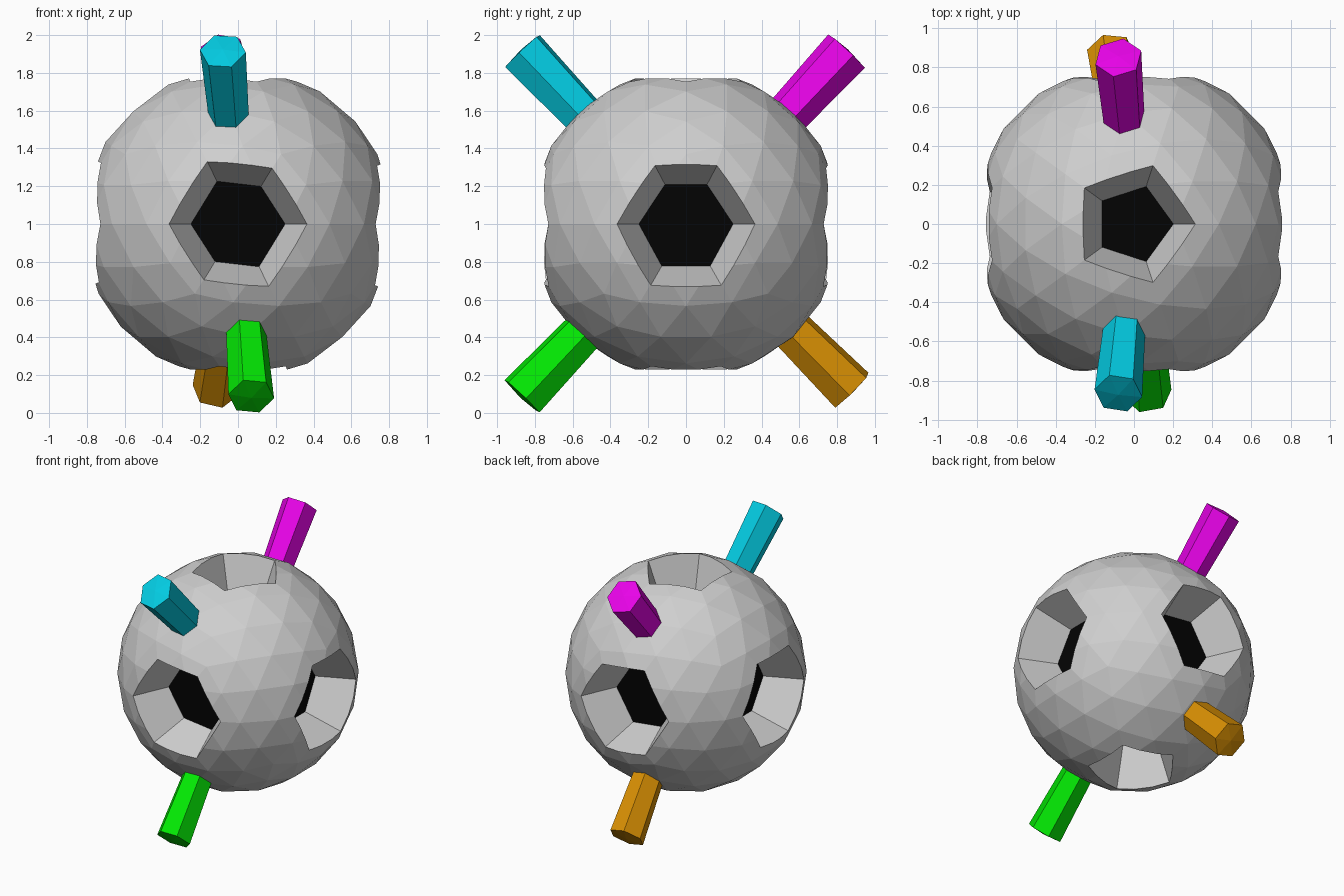
import bpy, bmesh, math
from mathutils import Vector

if "Cube" in bpy.data.objects:
    bpy.data.objects.remove(bpy.data.objects["Cube"])

C = Vector((0, 0, 1))  # centre of the ball


def material(name, rgb):
    m = bpy.data.materials.new(name)
    m.diffuse_color = (*rgb, 1)
    m.use_nodes = True
    m.node_tree.nodes["Principled BSDF"].inputs["Base Color"].default_value = m.diffuse_color
    return m


def make_object(name, verts, faces, mats):
    me = bpy.data.meshes.new(name)
    me.from_pydata([tuple(v) for v in verts], [], faces)
    bm = bmesh.new()
    bm.from_mesh(me)
    bmesh.ops.recalc_face_normals(bm, faces=bm.faces)
    bm.to_mesh(me)
    bm.free()
    ob = bpy.data.objects.new(name, me)
    bpy.context.collection.objects.link(ob)
    for m in mats:
        me.materials.append(m)
    return ob


grey = material("light grey", (0.62, 0.62, 0.62))
black = material("black", (0.001, 0.001, 0.001))

# Faceted ball
bpy.ops.mesh.primitive_ico_sphere_add(subdivisions=3, radius=0.825, location=C)
ball = bpy.context.object
ball.name = "ball"

# Tapered pits: rim outlines at the surface, each repeated on the opposite side
hex_front = [(0.37, 0), (0.18, 0.295), (-0.165, 0.335),
             (-0.37, 0), (-0.18, -0.295), (0.165, -0.335)]
hex_side = [(0.37, 0), (0.165, 0.31), (-0.165, 0.31),
            (-0.37, 0), (-0.19, -0.33), (0.19, -0.33)]
pent = [(0.315 * math.cos(k * math.tau / 5), 0.315 * math.sin(k * math.tau / 5))
        for k in range(5)]
X, Y, Z = Vector((1, 0, 0)), Vector((0, 1, 0)), Vector((0, 0, 1))
pits = [(-Y, X, Z, hex_front, 0.74, 0.675),
        (X, Y, Z, hex_side, 0.74, 0.675),
        (Z, X, Y, pent, 0.757, 0.64)]
FLOOR = 0.47
verts, faces = [], []
for axis, u, v, rim, dist, inner in pits:
    for s in (1, -1):
        n, o = len(rim), len(verts)
        for t in (0, 1.6):
            for a, b in rim:
                side = (u * a + v * b) * (inner + (1 - inner) * t)
                verts.append(C + s * (axis * (FLOOR + (dist - FLOOR) * t) + side))
        faces.append([o + k for k in range(n)])
        faces.append([o + n + k for k in range(n)])
        for k in range(n):
            j = (k + 1) % n
            faces.append([o + k, o + j, o + n + j, o + n + k])
cutter = make_object("pit_cutter", verts, faces, [])
cutter.hide_render = True

mod = ball.modifiers.new("pits", "BOOLEAN")
mod.operation = "DIFFERENCE"
mod.solver = "EXACT"
mod.object = cutter
dg = bpy.context.evaluated_depsgraph_get()
cut = bpy.data.meshes.new_from_object(ball.evaluated_get(dg))
ball.modifiers.clear()
ball.data = cut
bpy.data.objects.remove(cutter)

# Black pit floors (the faces nearest the centre), grey everywhere else
cut.materials.clear()
cut.materials.append(grey)
cut.materials.append(black)
for p in cut.polygons:
    p.use_smooth = False
    p.material_index = 1 if p.center.length < FLOOR + 0.04 else 0


# Six-sided rods pointing out from the centre, slightly flared, low domed cap
def rod(name, tip, roll, mat):
    tip = Vector(tip)
    d = tip.normalized()
    u = (X - d * d.x).normalized()
    v = d.cross(u)
    vs = []
    for r, k in ((0.7, 0.86), (tip.length, 1)):
        for i in range(6):
            a = i * math.tau / 6 + math.radians(roll)
            vs.append(C + d * r + k * (u * 0.123 * math.cos(a) + v * 0.134 * math.sin(a)))
    vs.append(C + d * (tip.length + 0.012))
    fs = [[5, 4, 3, 2, 1, 0]]
    for i in range(6):
        j = (i + 1) % 6
        fs += [[i, j, 6 + j, 6 + i], [6 + i, 6 + j, 12]]
    make_object(name, vs, fs, [mat])


rod("upper_front_rod", (-0.08, -0.865, 0.915), -8, material("cyan", (0.001, 0.6, 0.76)))
rod("upper_back_rod", (-0.08, 0.85, 0.915), 18, material("magenta", (0.8, 0.001, 0.8)))
rod("lower_front_rod", (0.07, -0.868, -0.912), -10, material("green", (0.001, 0.8, 0.001)))
rod("lower_back_rod", (-0.12, 0.878, -0.88), 12, material("orange", (0.7, 0.28, 0.001)))
